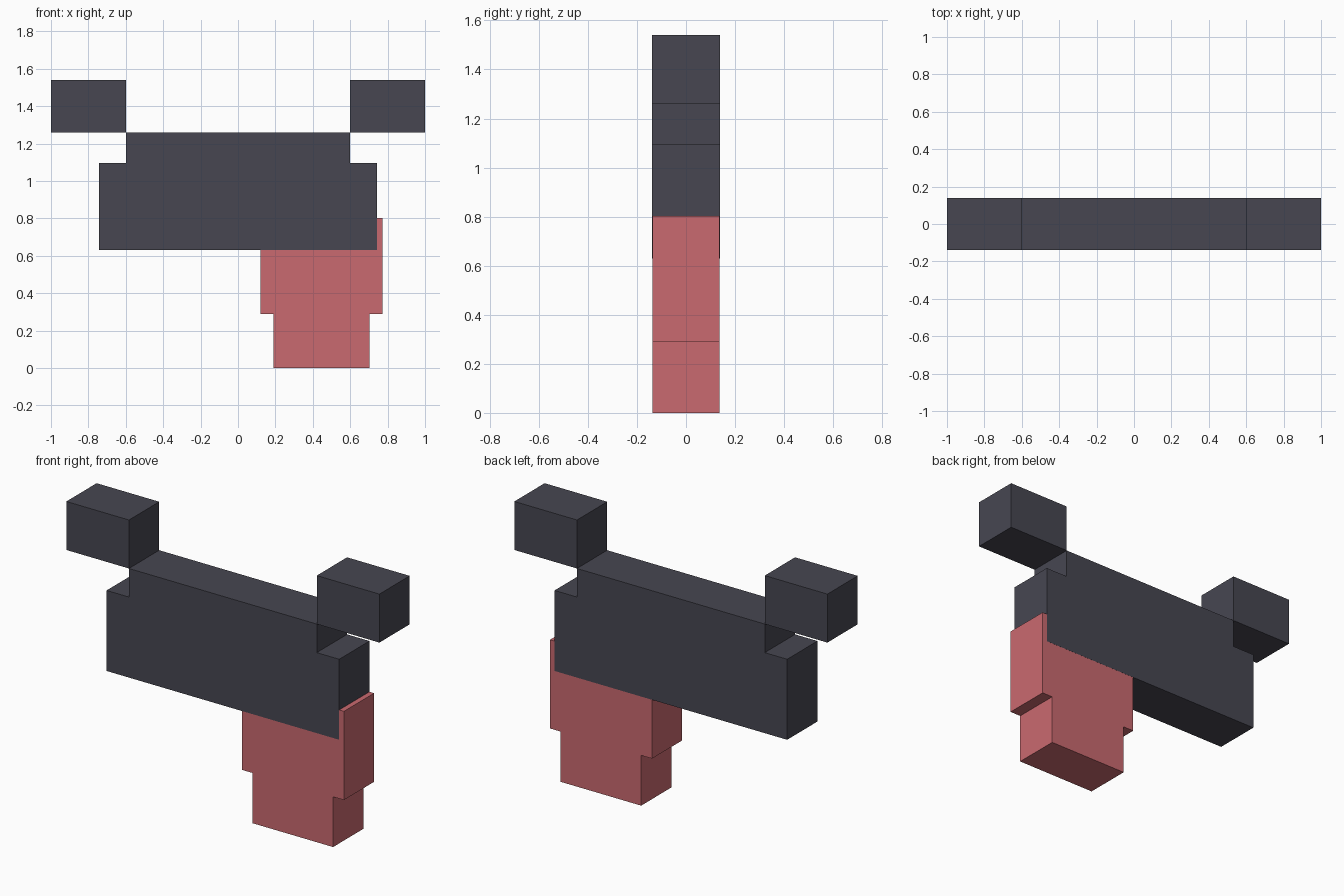
import bpy
import bmesh

HALF_DEPTH = 0.138

default_cube = bpy.data.objects.get("Cube")
if default_cube:
    bpy.data.objects.remove(default_cube, do_unlink=True)


def make_material(name, colour):
    mat = bpy.data.materials.new(name)
    mat.use_nodes = True
    mat.diffuse_color = colour
    for node in mat.node_tree.nodes:
        if node.type == "BSDF_PRINCIPLED":
            node.inputs["Base Color"].default_value = colour
    return mat


def extrude_profile(name, outline, mat, half_depth):
    """Extrude an (x, z) outline along y into a flat-faced slab."""
    bm = bmesh.new()
    front = bm.faces.new([bm.verts.new((x, -half_depth, z)) for x, z in outline])
    result = bmesh.ops.extrude_face_region(bm, geom=[front], use_keep_orig=True)
    back = [v for v in result["geom"] if isinstance(v, bmesh.types.BMVert)]
    bmesh.ops.translate(bm, verts=back, vec=(0, 2 * half_depth, 0))
    bmesh.ops.recalc_face_normals(bm, faces=bm.faces)
    mesh = bpy.data.meshes.new(name)
    bm.to_mesh(mesh)
    bm.free()
    mesh.materials.append(mat)
    obj = bpy.data.objects.new(name, mesh)
    bpy.context.collection.objects.link(obj)
    return obj


def symmetric(right_half, centre=0.0):
    """Complete an outline from its half, listed bottom to top."""
    right = [(centre + x, z) for x, z in right_half]
    left = [(centre - x, z) for x, z in reversed(right_half)]
    return right + left


charcoal = make_material("charcoal", (0.063, 0.062, 0.083, 1))
coral = make_material("coral red", (0.59, 0.143, 0.161, 1))

# Stepped head slab
head = [(0.743, 0.63), (0.743, 1.095), (0.6, 1.095), (0.6, 1.26)]
extrude_profile("head", symmetric(head), charcoal, HALF_DEPTH)

# Ears touching the upper corners of the head
for side, label in ((1, "left"), (-1, "right")):
    ear = [(side * x, z) for x, z in ((0.6, 1.26), (1, 1.26), (1, 1.54), (0.6, 1.54))]
    extrude_profile(label + "_ear", ear, charcoal, HALF_DEPTH)

# Stepped tongue, a hair thinner so the head faces stay clean
tongue = [(0.257, 0), (0.257, 0.29), (0.326, 0.29), (0.326, 0.802)]
extrude_profile("tongue", symmetric(tongue, 0.447), coral, HALF_DEPTH - 0.0005)
